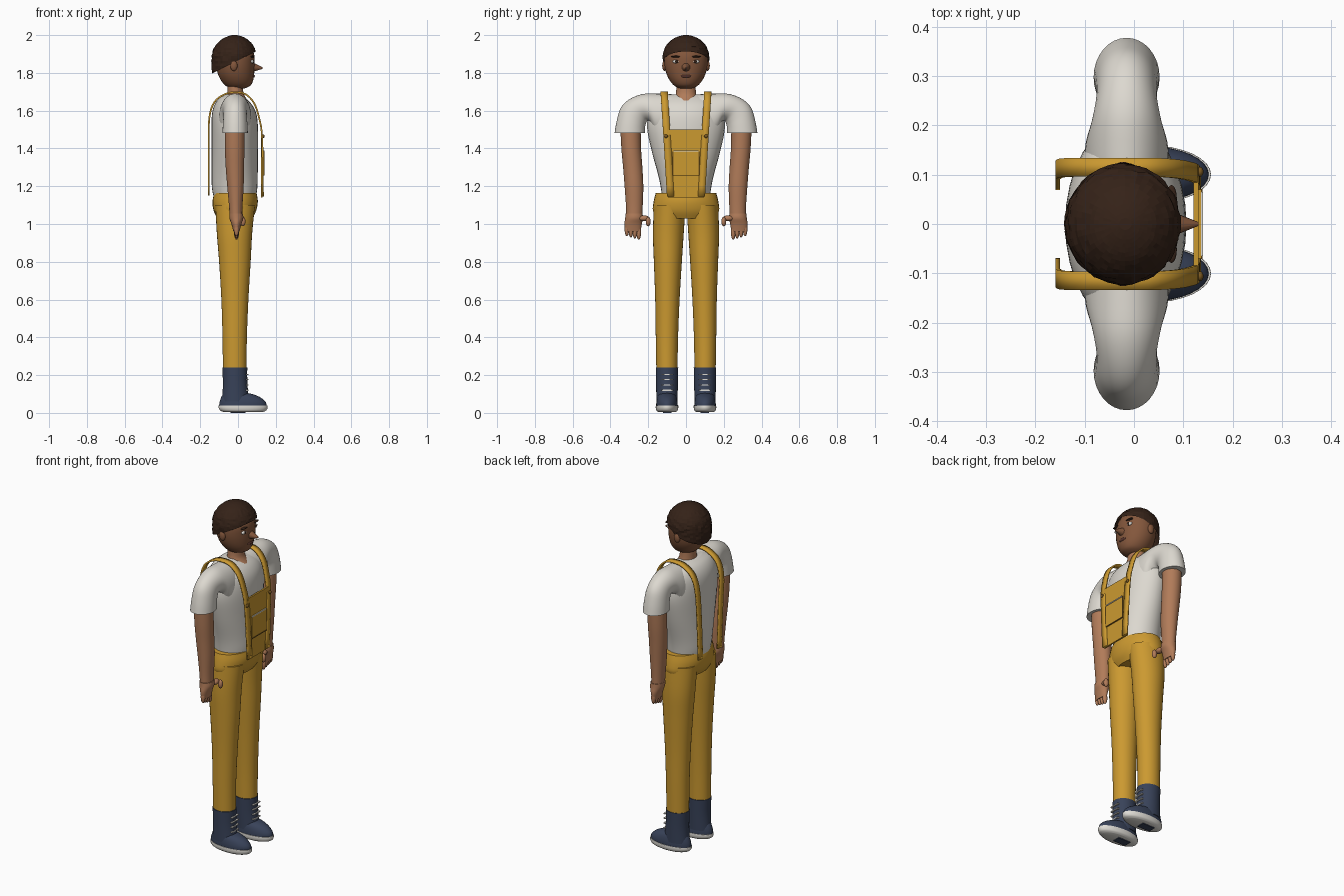
import bpy
import bmesh
import math
import random
from mathutils import Matrix, Vector

random.seed(4)
default_cube = bpy.data.objects.get("Cube")
if default_cube:
    bpy.data.objects.remove(default_cube, do_unlink=True)


def material(name, r, g, b):
    mat = bpy.data.materials.new(name)
    mat.use_nodes = True
    mat.diffuse_color = (r, g, b, 1)
    mat.node_tree.nodes["Principled BSDF"].inputs["Base Color"].default_value = (r, g, b, 1)
    return mat


YELLOW = material("overall_yellow", .6, .32, .03)
SHIRT = material("shirt_white", .72, .69, .63)
SKIN = material("arm_skin", .44, .2, .1)
FACE = material("face_skin", .23, .095, .045)
LIP = material("lip_brown", .11, .04, .03)
HAIR = material("hair_brown", .035, .016, .009)
NAVY = material("boot_navy", .04, .055, .1)
SOLE = material("sole_white", .74, .72, .67)
DARK = material("seam_brown", .2, .1, .015)


def finish(name, bm, mat, smooth=True):
    """Turn a bmesh into a coloured, shaded object."""
    bmesh.ops.recalc_face_normals(bm, faces=bm.faces)
    mesh = bpy.data.meshes.new(name)
    bm.to_mesh(mesh)
    bm.free()
    mesh.materials.append(mat)
    obj = bpy.data.objects.new(name, mesh)
    bpy.context.collection.objects.link(obj)
    bpy.ops.object.select_all(action='DESELECT')
    obj.select_set(True)
    bpy.context.view_layer.objects.active = obj
    if smooth:
        bpy.ops.object.shade_smooth_by_angle(angle=math.radians(45))
    return obj


def spline(rows, steps=4):
    """Smoothly interpolate rows of values."""
    out = []
    for i in range(len(rows) - 1):
        p = [rows[max(0, min(len(rows) - 1, i + k))] for k in (-1, 0, 1, 2)]
        for s in range(steps):
            t = s / steps
            out.append([b + t / 2 * (c - a + t * (2 * a - 5 * b + 4 * c - d
                        + t * (3 * (b - c) + d - a))) for a, b, c, d in zip(*p)])
    return out + [list(rows[-1])]


def loft_mesh(rows, side=1, sides=32):
    """Rows: x from, x to, inner y, inner z, outer y, outer z."""
    bm = bmesh.new()
    rings = []
    for xa, xb, yi, zi, yo, zo in spline(rows):
        ring = []
        for k in range(sides):
            a = math.tau * k / sides
            c, s = math.cos(a) / 2, math.sin(a) / 2
            ring.append(bm.verts.new(((xa + xb) / 2 + c * (xb - xa),
                                      side * ((yi + yo) / 2 + s * (yo - yi)),
                                      (zi + zo) / 2 + s * (zo - zi))))
        rings.append(ring)
    for lo, hi in zip(rings, rings[1:]):
        for k in range(sides):
            j = (k + 1) % sides
            bm.faces.new((lo[k], lo[j], hi[j], hi[k]))
    bm.faces.new(rings[0])
    bm.faces.new(rings[-1])
    return bm


def level(rows):
    """Rows: z, x from, x to, y from, y to."""
    return [(xa, xb, ya, z, yb, z) for z, xa, xb, ya, yb in rows]


def centred(rows):
    """Rows: z, x from, x to, half width."""
    return level([(z, xa, xb, -h, h) for z, xa, xb, h in rows])


def ball(name, pos, radii, mat):
    bm = bmesh.new()
    place = Matrix.Translation(pos) @ Matrix.Diagonal((*radii, 1))
    bmesh.ops.create_uvsphere(bm, u_segments=20, v_segments=12, radius=1, matrix=place)
    return finish(name, bm, mat)


def box(name, pos, size, mat):
    bm = bmesh.new()
    place = Matrix.Translation(pos) @ Matrix.Diagonal((*size, 1))
    bmesh.ops.create_cube(bm, size=1, matrix=place)
    return finish(name, bm, mat, smooth=False)


# Shirt body and neck
finish("shirt_body", loft_mesh(centred([
    (1.08, -.11, .08, .12), (1.17, -.135, .1, .13), (1.25, -.14, .104, .145),
    (1.38, -.14, .106, .18), (1.5, -.14, .106, .205), (1.58, -.138, .098, .2),
    (1.63, -.125, .075, .185), (1.665, -.1, .04, .15), (1.685, -.065, .01, .09)])), SHIRT)
finish("neck", loft_mesh(centred([
    (1.6, -.055, .06, .05), (1.64, -.055, .062, .058), (1.67, -.058, .04, .057),
    (1.7, -.056, .028, .052), (1.77, -.055, .025, .05)])), SKIN)

# Head, ears and face
finish("head", loft_mesh(centred([
    (1.718, -.035, .035, .035), (1.732, -.065, .065, .062), (1.76, -.09, .08, .086),
    (1.8, -.108, .086, .105), (1.85, -.115, .088, .115), (1.9, -.115, .085, .112),
    (1.95, -.09, .06, .085), (1.98, -.05, .02, .04)])), FACE)
nose = bmesh.new()
bmesh.ops.create_cone(nose, cap_ends=True, segments=16, radius1=.03, radius2=.004, depth=.065,
                      matrix=Matrix.Translation((.098, 0, 1.828))
                      @ Matrix.Rotation(math.radians(95), 4, 'Y'))
finish("nose", nose, FACE)
ball("mouth", (.079, 0, 1.783), (.01, .028, .009), LIP)
for side, word in ((-1, "near"), (1, "far")):
    ball(word + "_ear", (-.022, side * .114, 1.838), (.019, .012, .028), FACE)
    ball(word + "_eye", (.074, side * .05, 1.86), (.009, .021, .01), SOLE)
    ball(word + "_iris", (.078, side * .05, 1.86), (.008, .009, .009), HAIR)
    ball(word + "_eyebrow", (.076, side * .052, 1.886), (.011, .027, .005), HAIR)

# Hair cap, cut along a slope from forehead to nape and roughened
hair = loft_mesh(centred([
    (1.74, -.12, .08, .1), (1.79, -.136, .09, .115), (1.85, -.14, .096, .121),
    (1.9, -.137, .097, .121), (1.94, -.122, .084, .107), (1.975, -.09, .053, .076),
    (1.993, -.055, .02, .04), (2, -.03, -.005, .012)]), sides=48)
bmesh.ops.bisect_plane(hair, geom=hair.verts[:] + hair.edges[:] + hair.faces[:],
                       plane_co=(-.132, 0, 1.8), plane_no=(-.5, 0, 1), clear_inner=True)
for v in hair.verts:
    grow = random.uniform(.98, 1.02)
    v.co.x = (v.co.x + .02) * grow - .02
    v.co.y *= grow
finish("hair", hair, HAIR, smooth=False)

# Trouser hips
finish("trouser_hips", loft_mesh(centred([
    (1.165, -.125, .098, .16), (1.12, -.135, .105, .171), (1.07, -.129, .096, .175),
    (1.03, -.11, .075, .15)])), YELLOW)

# Bib with its pocket
box("bib", (.126, 0, 1.32), (.01, .19, .36), YELLOW)
box("bib_pocket", (.134, 0, 1.322), (.006, .14, .13), YELLOW)
box("pocket_trim", (.138, 0, 1.386), (.004, .13, .006), SOLE)
box("pocket_lower_seam", (.138, 0, 1.258), (.003, .14, .004), DARK)

for side, word in ((-1, "near"), (1, "far")):
    # Sleeve and arm
    finish(word + "_sleeve", loft_mesh([
        (-.1, .07, .04, 1.4, .04, 1.685), (-.1, .07, .15, 1.45, .15, 1.69),
        (-.086, .056, .185, 1.53, .23, 1.688), (-.077, .047, .205, 1.545, .3, 1.66),
        (-.077, .047, .213, 1.53, .345, 1.615), (-.08, .05, .217, 1.51, .367, 1.545),
        (-.082, .052, .218, 1.482, .378, 1.482)], side), SHIRT)
    finish(word + "_arm", loft_mesh(level([
        (1.52, -.07, .035, .24, .348), (1.4, -.069, .034, .238, .342),
        (1.3, -.065, .032, .231, .333), (1.2, -.057, .03, .226, .325),
        (1.1, -.048, .024, .229, .318), (1.04, -.044, .022, .232, .316)]), side), SKIN)

    # Hand with fingers and thumb
    finish(word + "_palm", loft_mesh(level([
        (1.055, -.046, .026, .23, .32), (1.03, -.045, .028, .228, .322),
        (1, -.035, .018, .234, .326), (.96, -.024, .008, .24, .322)]), side), SKIN)
    for i in range(4):
        ball(f"{word}_finger_{i + 1}", (-.008, side * (.25 + i * .021), .953 + i * .006),
             (.013, .012, .036), SKIN)
    ball(word + "_thumb_base", (.008, side * .222, 1.03), (.018, .03, .015), SKIN)
    ball(word + "_thumb_tip", (.026, side * .2, 1.013), (.014, .013, .025), SKIN)

    # Trouser leg
    finish(word + "_trouser_leg", loft_mesh(level([
        (1.1, -.12, .09, .002, .17), (.95, -.112, .075, .012, .175),
        (.8, -.1, .067, .022, .17), (.6, -.088, .055, .034, .163),
        (.4, -.082, .047, .042, .16), (.225, -.08, .045, .045, .157)]), side), YELLOW)

    # Boot, sole and laces
    finish(word + "_boot_shaft", loft_mesh(level([
        (.24, -.083, .049, .041, .16), (.15, -.08, .05, .043, .158),
        (.06, -.085, .06, .045, .157)]), side), NAVY)
    finish(word + "_boot_foot", loft_mesh(level([
        (.03, -.1, .152, .043, .158), (.055, -.098, .148, .045, .157),
        (.08, -.09, .122, .05, .152), (.097, -.08, .085, .058, .144),
        (.105, -.06, .05, .07, .13)]), side), NAVY)
    finish(word + "_sole", loft_mesh(level([
        (.004, -.075, .13, .055, .146), (.012, -.093, .148, .045, .156),
        (.025, -.102, .156, .041, .16), (.038, -.102, .156, .041, .16)]), side), SOLE)
    box(word + "_heel_patch", (0, side * .1, .004), (.08, .045, .008), NAVY)
    for i in range(4):
        box(f"{word}_lace_{i + 1}", (.049, side * .1, .12 + i * .028), (.012, .06, .006), SOLE)

    # Shoulder strap as a thin ribbon from back waist to front waist
    path = spline([(-.155, .088, 1.15), (-.155, .1, 1.4), (-.152, .112, 1.56),
                   (-.125, .115, 1.645), (-.07, .115, 1.687), (-.015, .115, 1.697),
                   (.04, .115, 1.687), (.085, .112, 1.64), (.112, .107, 1.56),
                   (.128, .1, 1.45), (.132, .082, 1.145)])
    ribbon = bmesh.new()
    edges = [[ribbon.verts.new((x, side * y + w, z)) for w in (-.019, .019)] for x, y, z in path]
    for (a, b), (c, d) in zip(edges, edges[1:]):
        ribbon.faces.new((a, b, d, c))
    strap = finish(word + "_strap", ribbon, YELLOW)
    solid = strap.modifiers.new("thickness", 'SOLIDIFY')
    solid.thickness = .009
    solid.offset = 0

    # Strap button and pocket side seam
    ball(word + "_button", (.134, side * .106, 1.465), (.007, .01, .01), DARK)
    box(word + "_pocket_seam", (.138, side * .069, 1.32), (.003, .004, .125), DARK)
